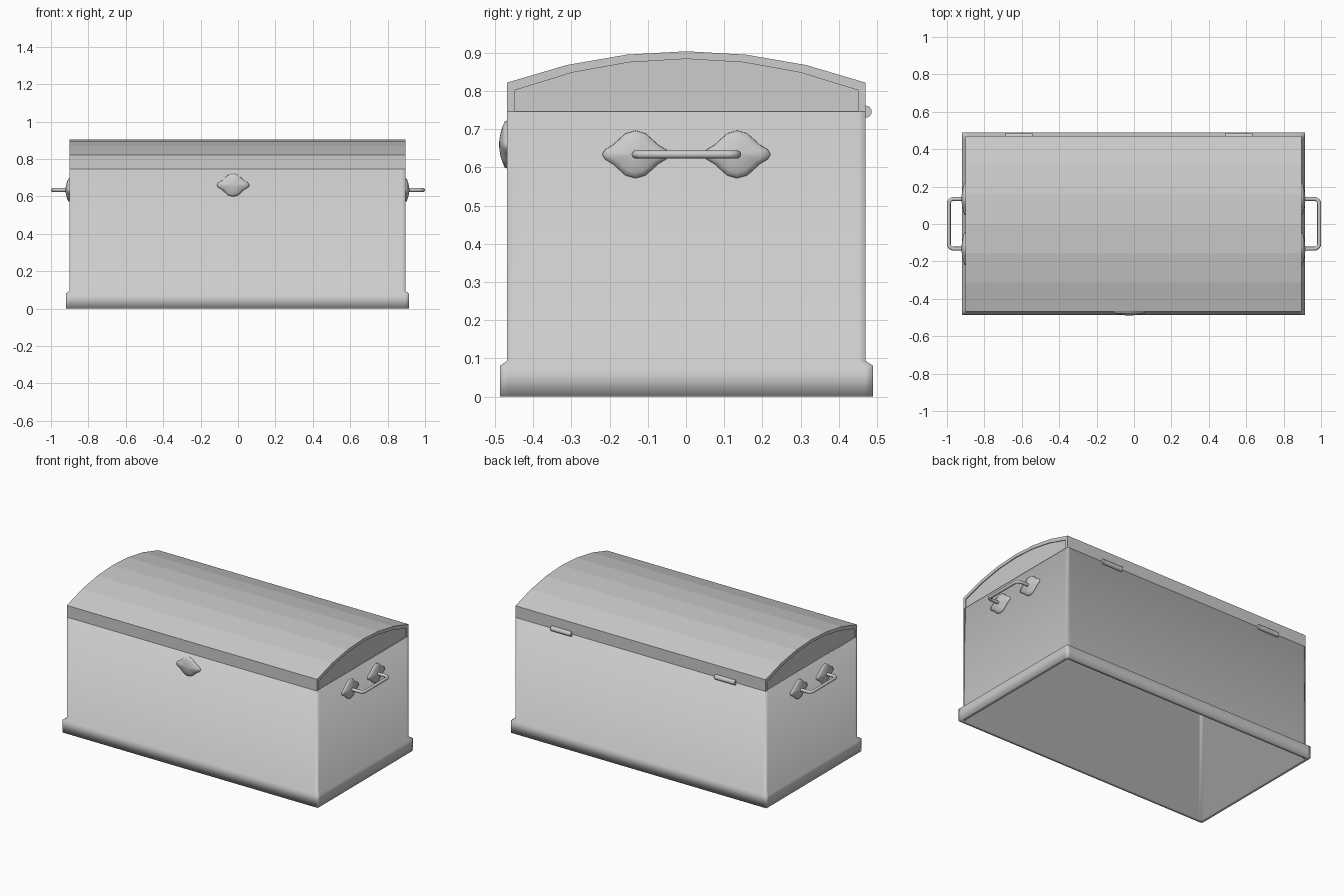
import bpy
import bmesh
from math import radians, sin, cos, pi

cube = bpy.data.objects.get("Cube")
if cube:
    bpy.data.objects.remove(cube, do_unlink=True)

GREY = (0.604, 0.604, 0.604, 1.0)
grey = bpy.data.materials.new("mid_grey")
grey.use_nodes = True
grey.diffuse_color = GREY
grey.node_tree.nodes["Principled BSDF"].inputs["Base Color"].default_value = GREY

CX, CY = -0.003, 0.001   # middle of the box
HX, HY = 0.898, 0.469    # half size of the box
SEAM = 0.746             # height where the lid meets the box


def make_object(name, bm, smooth, location=(0, 0, 0), rotation=(0, 0, 0)):
    bmesh.ops.recalc_face_normals(bm, faces=bm.faces)
    for face in bm.faces:
        face.smooth = smooth
    mesh = bpy.data.meshes.new(name)
    bm.to_mesh(mesh)
    bm.free()
    mesh.materials.append(grey)
    obj = bpy.data.objects.new(name, mesh)
    obj.location = location
    obj.rotation_euler = rotation
    bpy.context.collection.objects.link(obj)
    return obj


def loft(rings):
    """Closed mesh through rings of equal length, capped at both ends."""
    bm = bmesh.new()
    rows = [[bm.verts.new(p) for p in ring] for ring in rings]
    for low, high in zip(rows, rows[1:]):
        for i in range(len(low)):
            j = (i + 1) % len(low)
            bm.faces.new((low[i], low[j], high[j], high[i]))
    bm.faces.new(rows[0])
    bm.faces.new(rows[-1])
    return bm


def box_ring(grow, z, s=0.02):
    """Rectangle around the box with support points beside each corner."""
    hx, hy = HX + grow, HY + grow
    ring = []
    for sx, sy in ((1, 1), (-1, 1), (-1, -1), (1, -1)):
        corner = [(hx, hy - s), (hx, hy), (hx - s, hy)]
        if sx * sy < 0:
            corner.reverse()
        ring += [(sx * x, sy * y, z) for x, y in corner]
    return ring


# Box, hollow from below, with a wider foot moulding
bm = loft([box_ring(-0.003, SEAM - 0.004), box_ring(-0.003, 0),
           box_ring(0.019, 0), box_ring(0.019, 0.081),
           box_ring(0, 0.094), box_ring(0, SEAM)])
make_object("chest_body", bm, True, (CX, CY, 0))

# Arched lid: six flat panels on top, end panels set back a little
EDGE, TOP = 0.822, 0.904
rise = TOP - EDGE
radius = (HY ** 2 + rise ** 2) / (2 * rise)


def lid_ring(x, rim):
    arc = []
    for i in range(7):
        y = HY * (i / 3 - 1)
        z = TOP - radius + (radius ** 2 - y ** 2) ** 0.5
        arc.append((x, y * (1 - rim / HY), z - rim))
    return [(x, rim - HY, SEAM)] + arc + [(x, HY - rim, SEAM)]


RIM, SET_BACK = 0.02, 0.005
bm = loft([lid_ring(SET_BACK - HX, RIM), lid_ring(-HX, RIM), lid_ring(-HX, 0),
           lid_ring(HX, 0), lid_ring(HX, RIM), lid_ring(HX - SET_BACK, RIM)])
make_object("lid", bm, False, (CX, CY, 0))

# Domed diamond plate: rings shrink as they rise
QUARTER = [(1, 0), (0.92, 0.2), (0.68, 0.4), (0.5, 0.63), (0.3, 0.88)]
UPPER = QUARTER + [(0, 1)] + [(-x, y) for x, y in reversed(QUARTER)]
OUTLINE = UPPER + [(x, -y) for x, y in reversed(UPPER[1:-1])]
DOME = [(1, -0.002), (0.97, 0.006), (0.75, 0.012),
        (0.5, 0.017), (0.25, 0.02), (0.1, 0.021)]


def diamond_plate(name, location, turn):
    bm = loft([[(x * k * 0.088, y * k * 0.063, d) for x, y in OUTLINE]
               for k, d in DOME])
    make_object(name, bm, True, location, (radians(90), 0, radians(turn)))


diamond_plate("lock_plate", (-0.026, CY - HY, 0.66), 0)

# Carrying handle and its two plates on each end
GRIP_Z, GRIP_Y, BEND = 0.634, 0.133, 0.025
for side, label in ((1, "left"), (-1, "right")):
    wall = CX + side * HX
    outer = side * 0.99
    path = [(wall, CY - GRIP_Y)]
    for sy in (-1, 1):
        arc = []
        for i in range(5):
            a = i * pi / 8
            arc.append((outer - side * BEND * (1 - sin(a)),
                        CY + sy * (GRIP_Y - BEND * (1 - cos(a)))))
        path += arc if sy < 0 else arc[::-1]
    path.append((wall, CY + GRIP_Y))

    curve = bpy.data.curves.new(label + "_handle", "CURVE")
    curve.dimensions = "3D"
    curve.bevel_depth = 0.0105
    curve.bevel_resolution = 3
    curve.use_fill_caps = True
    spline = curve.splines.new("POLY")
    spline.points.add(len(path) - 1)
    for point, (x, y) in zip(spline.points, path):
        point.co = (x, y, GRIP_Z, 1)
    spline.use_smooth = True
    curve.materials.append(grey)
    handle = bpy.data.objects.new(label + "_handle", curve)
    bpy.context.collection.objects.link(handle)

    for sy, end in ((-1, "front"), (1, "back")):
        diamond_plate(f"{label}_{end}_handle_plate",
                      (wall, CY + sy * GRIP_Y, GRIP_Z), 90 * side)

# Hinge barrels along the back seam
for side, label in ((1, "left"), (-1, "right")):
    bm = bmesh.new()
    bmesh.ops.create_cone(bm, cap_ends=True, segments=16, radius1=0.016,
                          radius2=0.016, depth=0.145)
    hinge = make_object(label + "_hinge", bm, True,
                        (-0.026 + side * 0.588, CY + HY, SEAM),
                        (0, radians(90), 0))
    bpy.ops.object.select_all(action="DESELECT")
    bpy.context.view_layer.objects.active = hinge
    hinge.select_set(True)
    bpy.ops.object.shade_smooth_by_angle(angle=radians(40))
